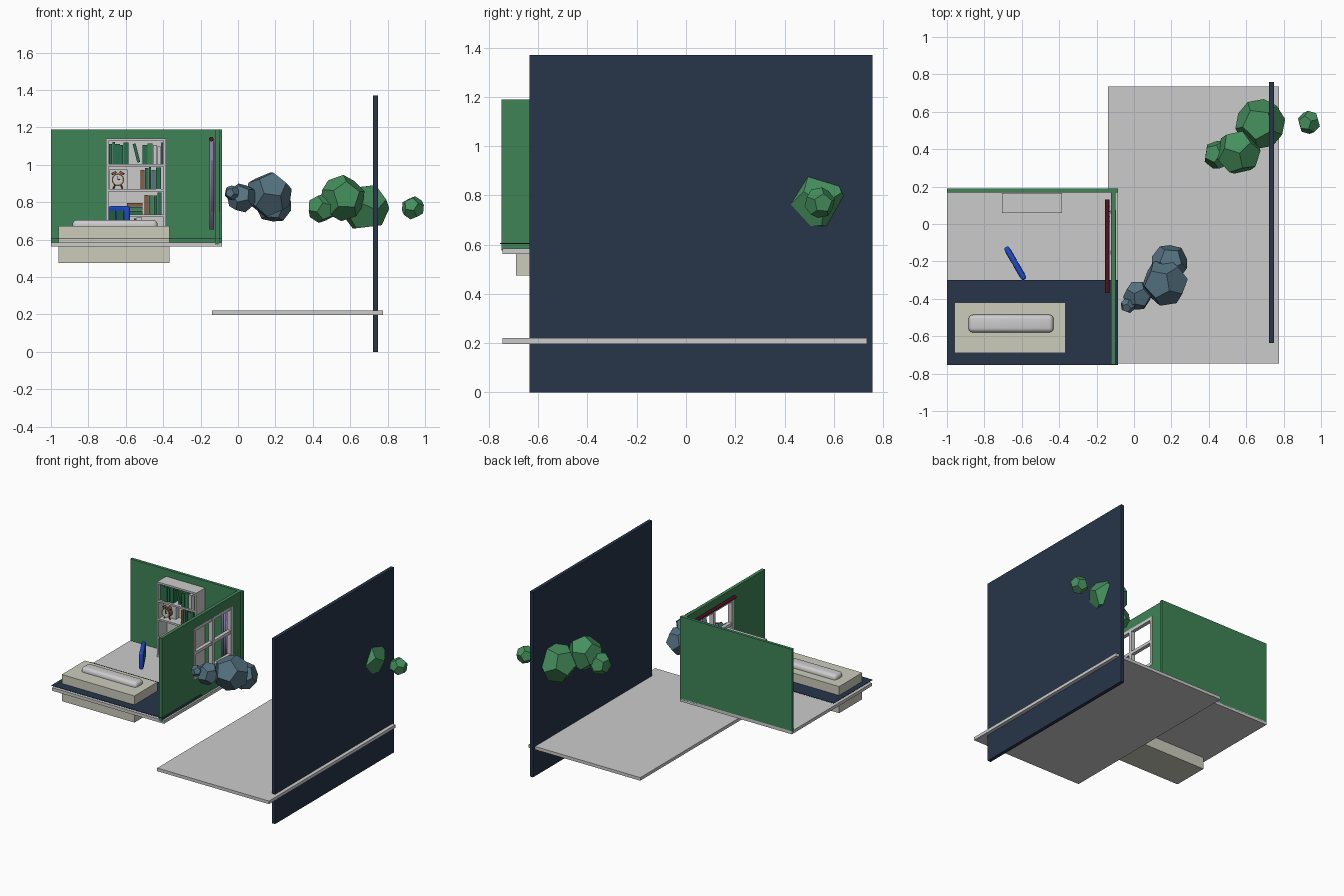
import bpy, bmesh, math, random
from mathutils import Matrix, Vector, Euler

if "Cube" in bpy.data.objects:
    bpy.data.objects.remove(bpy.data.objects["Cube"])

random.seed(4)
COLORS = {
    "green": (0.05, 0.23, 0.095), "leaf": (0.06, 0.28, 0.11), "navy": (0.02, 0.035, 0.068),
    "slate": (0.09, 0.17, 0.22), "beige": (0.6, 0.6, 0.5), "blue": (0.015, 0.07, 0.6),
    "red": (0.09, 0.006, 0.012), "purple": (0.25, 0.19, 0.42), "brown": (0.25, 0.11, 0.05),
    "dark": (0.015, 0.02, 0.03), "book_green": (0.02, 0.16, 0.07),
}


def paint(ob, color):
    if color:
        mat = bpy.data.materials.get(color) or bpy.data.materials.new(color)
        mat.diffuse_color = (*COLORS[color], 1)
        mat.use_nodes = True
        mat.node_tree.nodes["Principled BSDF"].inputs["Base Color"].default_value = mat.diffuse_color
        ob.data.materials.append(mat)
    return ob


def finish(name, bm, color=None):
    me = bpy.data.meshes.new(name)
    bm.to_mesh(me)
    bm.free()
    ob = bpy.data.objects.new(name, me)
    bpy.context.collection.objects.link(ob)
    return paint(ob, color)


def box(name, x, y, z, color=None, bevel=0, segments=3, tilt=0):
    """Box from (min, max) ranges, optionally rounded or leaned sideways."""
    bm = bmesh.new()
    bmesh.ops.create_cube(bm, size=1)
    size = Vector((x[1] - x[0], y[1] - y[0], z[1] - z[0]))
    bmesh.ops.scale(bm, vec=size, verts=bm.verts)
    if bevel:
        bmesh.ops.bevel(bm, geom=bm.edges[:], offset=bevel, segments=segments,
                        profile=0.5, affect='EDGES')
    ob = finish(name, bm, color)
    ob.location = (sum(x) / 2, sum(y) / 2, sum(z) / 2)
    ob.rotation_euler.y = tilt
    if bevel:
        smooth(ob)
    return ob


def smooth(ob):
    bpy.ops.object.select_all(action='DESELECT')
    ob.select_set(True)
    bpy.context.view_layer.objects.active = ob
    bpy.ops.object.shade_smooth_by_angle(angle=math.radians(40))


def rod(name, a, b, r, color=None, sides=16):
    a, b = Vector(a), Vector(b)
    bm = bmesh.new()
    m = Matrix.Translation((a + b) / 2) @ (b - a).to_track_quat('Z', 'Y').to_matrix().to_4x4()
    bmesh.ops.create_cone(bm, cap_ends=True, segments=sides, radius1=r, radius2=r,
                          depth=(b - a).length, matrix=m)
    ob = finish(name, bm, color)
    smooth(ob)
    return ob


def leaf_ball(name, loc, r, color):
    """Faceted twelve-sided ball."""
    phi = (1 + 5 ** 0.5) / 2
    pts = [(i, j, k) for i in (-1, 1) for j in (-1, 1) for k in (-1, 1)]
    for i in (-1 / phi, 1 / phi):
        for j in (-phi, phi):
            pts += [(0, i, j), (i, j, 0), (j, 0, i)]
    bm = bmesh.new()
    for p in pts:
        bm.verts.new(p)
    bmesh.ops.convex_hull(bm, input=bm.verts[:])
    bmesh.ops.dissolve_limit(bm, angle_limit=0.05, verts=bm.verts[:], edges=bm.edges[:])
    turn = Euler([random.uniform(0, 3) for _ in range(3)]).to_matrix()
    bmesh.ops.transform(bm, matrix=turn, verts=bm.verts)
    bmesh.ops.scale(bm, vec=[r * 1.04 / 3 ** 0.5] * 3, verts=bm.verts)
    finish(name, bm, color).location = loc


# outer ground slab and tall screen wall
box("ground_slab", (-0.14, 0.775), (-0.745, 0.735), (0.197, 0.22))
box("tall_wall", (0.722, 0.748), (-0.635, 0.758), (0, 1.37), "navy")

# room floor, rug and walls
box("room_floor", (-1, -0.085), (-0.745, 0.19), (0.562, 0.585))
box("rug", (-1, -0.085), (-0.755, -0.3), (0.603, 0.606), "navy")
box("back_wall", (-1, -0.085), (0.168, 0.19), (0.575, 1.19), "green")
side = box("window_wall", (-0.123, -0.098), (-0.75, 0.17), (0.575, 1.19), "green")

# window opening
Y0, Y1, Z0, Z1 = -0.38, 0.075, 0.745, 1.12
cutter = box("window_cutter", (-0.2, 0), (Y0, Y1), (Z0, Z1))
cutter.hide_render = True
mod = side.modifiers.new("opening", 'BOOLEAN')
mod.object, mod.operation, mod.solver = cutter, 'DIFFERENCE', 'EXACT'
bpy.context.view_layer.objects.active = side
bpy.ops.object.modifier_apply(modifier=mod.name)
bpy.data.objects.remove(cutter)

# window bars
wx, t = (-0.126, -0.095), 0.022
for i in range(3):
    y = Y0 + (Y1 - Y0 - t) * i / 2
    z = Z0 + (Z1 - Z0 - t) * i / 2
    box("window_upright", wx, (y, y + t), (Z0, Z1))
    box("window_crossbar", (-0.124, -0.097), (Y0 + 0.001, Y1 - 0.001), (z, z + t))

# curtain and its rod
rod("curtain_rod", (-0.143, -0.37, 1.137), (-0.143, 0.13, 1.137), 0.012, "red")
bm = bmesh.new()
pairs = []
for i in range(41):
    u = i / 40
    x, y = -0.14 + 0.011 * math.sin(u * 8 * math.pi), 0.005 + 0.11 * u
    pairs.append([bm.verts.new((x, y, z)) for z in (0.655, 1.13)])
for a, b in zip(pairs, pairs[1:]):
    bm.faces.new((a[0], b[0], b[1], a[1]))
curtain = finish("curtain", bm, "purple")
curtain.modifiers.new("thickness", 'SOLIDIFY').thickness = 0.003
smooth(curtain)

# bed and bolster
box("bed_base", (-0.96, -0.365), (-0.69, -0.42), (0.475, 0.672), "beige")
box("bolster", (-0.885, -0.43), (-0.58, -0.485), (0.645, 0.705), None, 0.024, 4)

# leaning blue panel with inset squares
panel = box("blue_panel", (-0.1, 0.1), (-0.015, 0.015), (-0.062, 0.062), "blue", 0.0125, 3)
place = Matrix.Translation((-0.635, -0.21, 0.717)) @ Matrix.Rotation(math.radians(-60), 4, 'Z')
panel.matrix_world = place
for s in (-1, 1):
    c = s * 0.043
    inset = box("panel_inset", (c - 0.033, c + 0.033), (-0.0165, 0.0165), (-0.036, 0.036), "book_green")
    inset.matrix_world = place @ Matrix.Translation((c, 0, 0))

# bookcase
BX0, BX1, BY0, BY1, W = -0.705, -0.385, 0.06, 0.165, 0.013
LEVELS = [0.587 + 0.135 * i for i in range(5)]
for x in (BX0, BX1 - W):
    box("bookcase_side", (x, x + W), (BY0, BY1), (0.585, 1.14))
box("bookcase_back", (BX0 + W, BX1 - W), (BY1 - 0.01, BY1), (0.585, 1.14))
for z in LEVELS:
    box("bookcase_shelf", (BX0 + W, BX1 - W), (BY0 + 0.001, BY1 - 0.01), (z, z + W))


def books(level, x0, x1):
    """Row of upright books of varied size and colour."""
    x, z = x0, LEVELS[level] + W
    while x < x1 - 0.012:
        w = min(random.uniform(0.014, 0.03), x1 - x)
        col = random.choice(["book_green", "book_green", "green", "brown", None, "slate"])
        box("book", (x, x + w - 0.002), (BY0 + random.uniform(0.008, 0.02), BY1 - 0.012),
            (z, z + random.uniform(0.095, 0.118)), col)
        x += w


books(3, -0.69, -0.575)
box("leaning_book", (-0.551, -0.535), (0.075, 0.15), (1.012, 1.114), "book_green", tilt=-0.25)
books(3, -0.51, -0.4)
books(2, -0.52, -0.4)
books(1, -0.5, -0.4)
books(0, -0.69, -0.45)
# flat stack of books and storage box
for i, c in enumerate(["book_green", "green", "brown"]):
    box("flat_book", (-0.61 + 0.008 * i, -0.51), (0.075, 0.15),
        (0.735 + 0.021 * i, 0.754 + 0.021 * i), c)
box("storage_box", (-0.69, -0.59), (0.115, 0.153), (0.87, 0.975))

# alarm clock on the second shelf
CX, CZ = -0.642, 0.92
rod("clock_body", (CX, 0.072, CZ), (CX, 0.105, CZ), 0.033, "brown", 24)
rod("clock_face", (CX, 0.07, CZ), (CX, 0.08, CZ), 0.026, None, 24)
rod("clock_long_hand", (CX, 0.069, CZ), (CX, 0.069, CZ + 0.02), 0.002, "dark", 6)
rod("clock_short_hand", (CX, 0.069, CZ), (CX + 0.013, 0.069, CZ + 0.003), 0.002, "dark", 6)
for s in (-1, 1):
    rod("clock_bell", (CX + s * 0.018, 0.088, CZ + 0.03), (CX + s * 0.024, 0.088, CZ + 0.041), 0.013, "brown")
    rod("clock_foot", (CX + s * 0.015, 0.088, CZ - 0.025), (CX + s * 0.025, 0.088, 0.871), 0.004, "brown", 8)

# floating foliage clumps
for loc, r in [((0.675, 0.535, 0.775), 0.131), ((0.558, 0.383, 0.822), 0.119),
               ((0.448, 0.37, 0.768), 0.077), ((0.935, 0.543, 0.77), 0.061)]:
    leaf_ball("green_foliage", loc, r, "leaf")
for loc, r in [((0.165, -0.313, 0.842), 0.122), ((0.19, -0.205, 0.787), 0.096),
               ((0.02, -0.383, 0.823), 0.077), ((-0.033, -0.437, 0.85), 0.039)]:
    leaf_ball("slate_foliage", loc, r, "slate")
